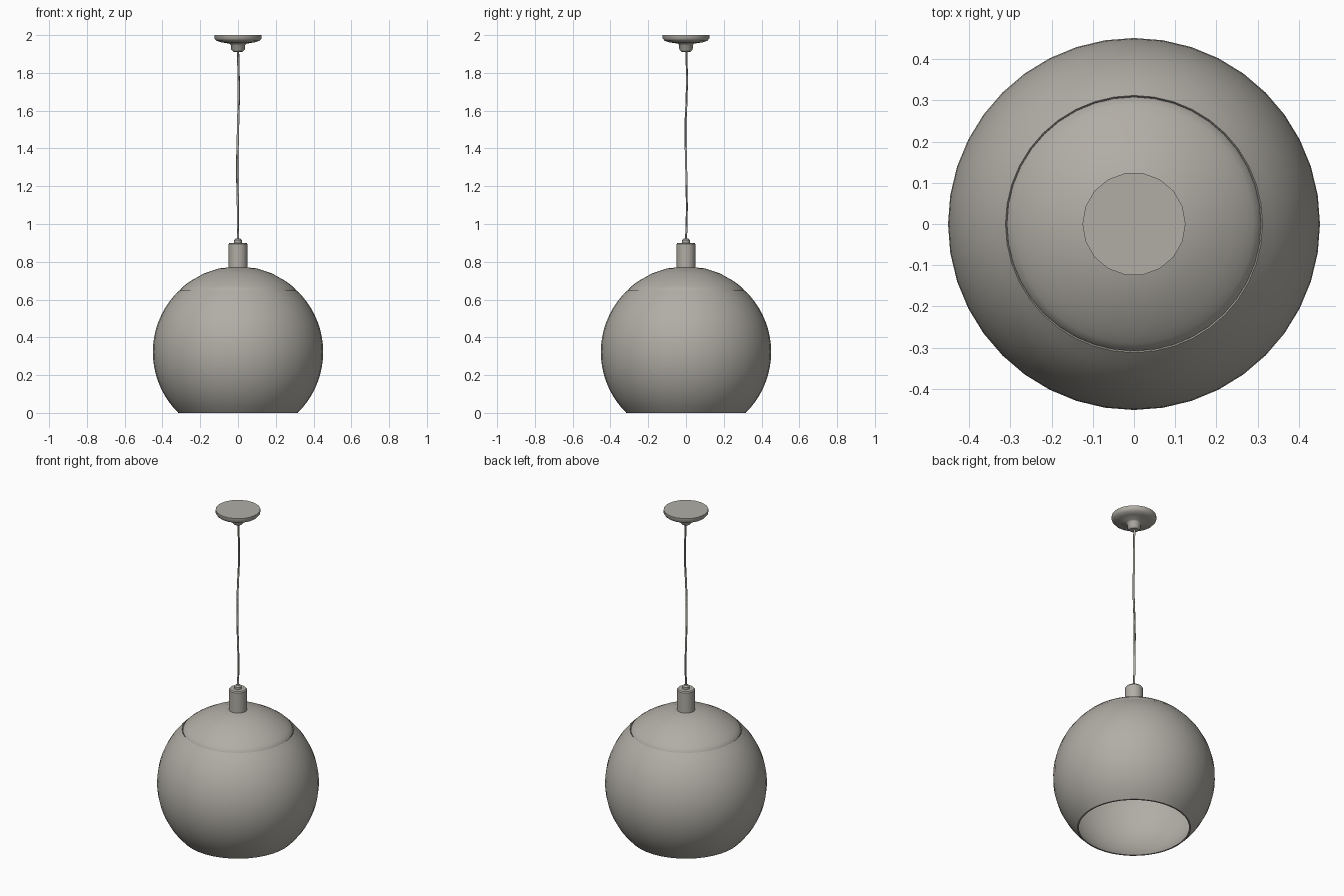
import bpy, bmesh, math
from mathutils import Vector

cube = bpy.data.objects.get("Cube")
if cube:
    bpy.data.objects.remove(cube, do_unlink=True)

# One warm grey finish for the whole lamp
COLOUR = (0.44, 0.42, 0.38, 1)
grey = bpy.data.materials.new("warm_grey")
grey.use_nodes = True
grey.diffuse_color = COLOUR
bsdf = next(n for n in grey.node_tree.nodes if n.type == 'BSDF_PRINCIPLED')
bsdf.inputs["Base Color"].default_value = COLOUR


def finish(obj, angle):
    bpy.ops.object.select_all(action='DESELECT')
    obj.select_set(True)
    bpy.context.view_layer.objects.active = obj
    if obj.type == 'CURVE':
        bpy.ops.object.convert(target='MESH')
    bpy.ops.object.shade_smooth_by_angle(angle=math.radians(angle))


def lathe(name, profile, sides, closed=False, angle=35):
    """Revolve (radius, height) points about the vertical axis."""
    bm = bmesh.new()
    verts = [bm.verts.new((r, 0, z)) for r, z in profile]
    pairs = list(zip(verts, verts[1:]))
    if closed:
        pairs.append((verts[-1], verts[0]))
    edges = [bm.edges.new(p) for p in pairs]
    bmesh.ops.spin(bm, geom=verts + edges, cent=(0, 0, 0), axis=(0, 0, 1),
                   angle=math.tau, steps=sides)
    bmesh.ops.remove_doubles(bm, verts=bm.verts[:], dist=0.0005)
    bmesh.ops.recalc_face_normals(bm, faces=bm.faces[:])
    mesh = bpy.data.meshes.new(name)
    bm.to_mesh(mesh)
    bm.free()
    mesh.materials.append(grey)
    obj = bpy.data.objects.new(name, mesh)
    bpy.context.collection.objects.link(obj)
    finish(obj, angle)
    return obj


def arc(radius, centre_z, low, high, steps=18):
    """Points on a circle between two heights."""
    a = math.asin((low - centre_z) / radius)
    b = math.asin((high - centre_z) / radius)
    angles = [a + (b - a) * i / steps for i in range(steps + 1)]
    return [(radius * math.cos(t), centre_z + radius * math.sin(t)) for t in angles]


# Hollow globe shade, open at the bottom
outer = arc(0.451, 0.322, 0, 0.648)
inner = arc(0.445, 0.322, 0, 0.643)
lathe("globe_shade", outer + inner[::-1], 40, closed=True)

# Domed cap with a rounded edge, closing the top of the globe
dome = [(0.308, 0.645), (0.303, 0.656), (0.29, 0.669), (0.27, 0.685),
        (0.24, 0.705), (0.18, 0.738), (0.1, 0.765), (0, 0.775)]
under = [(r * 0.985, z - 0.006) for r, z in reversed(dome)]
lathe("shade_cap", dome + under, 40)

# Socket tube and the cord grip on it
lathe("socket_tube", [(0, 0.76), (0.05, 0.76), (0.05, 0.893), (0.045, 0.9), (0, 0.9)], 24)
lathe("cord_grip", [(0, 0.898), (0.02, 0.898), (0.02, 0.915), (0.012, 0.922), (0, 0.922)], 12)

# Slightly wavy hanging cord
curve = bpy.data.curves.new("cord", 'CURVE')
curve.dimensions = '3D'
curve.bevel_depth = 0.006
curve.bevel_resolution = 1
curve.resolution_u = 6
curve.use_fill_caps = True
path = [(0, 0, 0.91), (0, 0.004, 1.05), (-0.004, 0.001, 1.3), (0, -0.003, 1.5),
        (0.004, 0.004, 1.7), (0, 0.003, 1.93)]
spline = curve.splines.new('BEZIER')
spline.bezier_points.add(len(path) - 1)
for point, co in zip(spline.bezier_points, path):
    point.co = Vector(co)
    point.handle_left_type = point.handle_right_type = 'AUTO'
curve.materials.append(grey)
cord = bpy.data.objects.new("cord", curve)
bpy.context.collection.objects.link(cord)
finish(cord, 60)

# Ceiling canopy with a small neck
lathe("ceiling_canopy", [(0, 2), (0.125, 2), (0.125, 1.982), (0.115, 1.97), (0.09, 1.962),
                         (0.045, 1.955), (0.038, 1.948), (0.036, 1.925),
                         (0.025, 1.912), (0, 1.91)], 18, angle=40)
